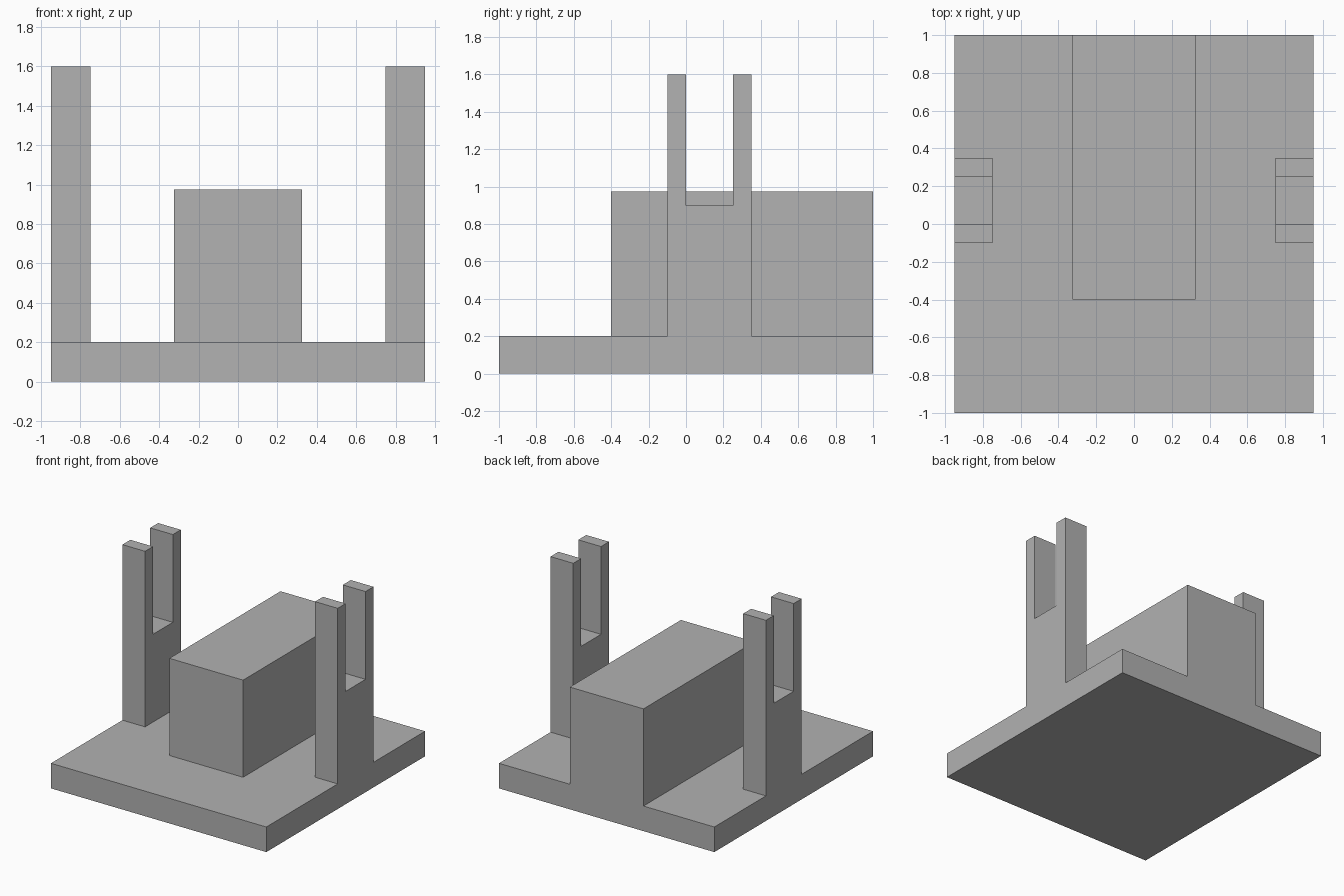
import bpy
import bmesh
from mathutils import Vector

cube = bpy.data.objects.get("Cube")
if cube:
    bpy.data.objects.remove(cube, do_unlink=True)

# Single plain grey for everything
grey = bpy.data.materials.new("plain grey")
grey.use_nodes = True
colour = (0.445, 0.445, 0.445, 1)
grey.diffuse_color = colour
grey.node_tree.nodes["Principled BSDF"].inputs["Base Color"].default_value = colour


def prism(name, profile, x_min, x_max):
    """Extrude a side profile of (y, z) points across x."""
    bm = bmesh.new()
    face = bm.faces.new([bm.verts.new((x_min, y, z)) for y, z in profile])
    extruded = bmesh.ops.extrude_face_region(bm, geom=[face])["geom"]
    verts = [v for v in extruded if isinstance(v, bmesh.types.BMVert)]
    bmesh.ops.translate(bm, verts=verts, vec=Vector((x_max - x_min, 0, 0)))
    bmesh.ops.recalc_face_normals(bm, faces=bm.faces)
    mesh = bpy.data.meshes.new(name)
    bm.to_mesh(mesh)
    bm.free()
    mesh.materials.append(grey)
    obj = bpy.data.objects.new(name, mesh)
    bpy.context.collection.objects.link(obj)
    return obj


def rectangle(y0, y1, z0, z1):
    return [(y0, z0), (y1, z0), (y1, z1), (y0, z1)]


WIDTH = 0.95
FLOOR = 0.2

# Base plate and the long block flush with its back edge
prism("base_plate", rectangle(-1, 1, 0, FLOOR), -WIDTH, WIDTH)
prism("centre_block", rectangle(-0.4, 1, FLOOR, 0.975), -0.325, 0.325)

# Slotted uprights flush with the left and right edges
fork = [(-0.1, FLOOR), (0.35, FLOOR), (0.35, 1.6), (0.25, 1.6),
        (0.25, 0.9), (0, 0.9), (0, 1.6), (-0.1, 1.6)]
prism("left_slotted_upright", fork, 0.75, WIDTH)
prism("right_slotted_upright", fork, -WIDTH, -0.75)
